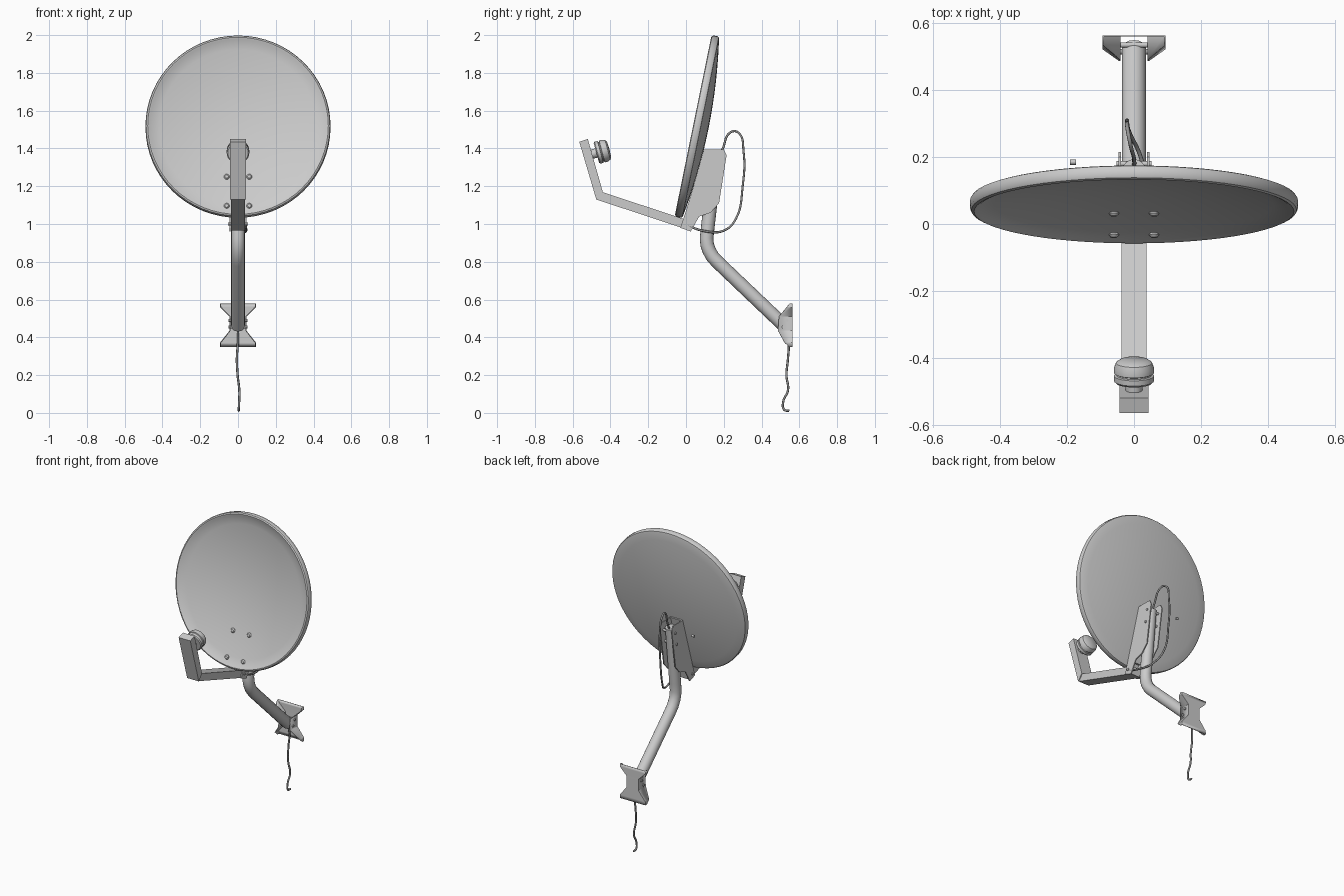
import bpy, bmesh, math
from mathutils import Vector, Matrix

if "Cube" in bpy.data.objects:
    bpy.data.objects.remove(bpy.data.objects["Cube"])


def material(name, v):
    m = bpy.data.materials.new(name)
    m.diffuse_color = (v, v, v, 1)
    m.use_nodes = True
    m.node_tree.nodes["Principled BSDF"].inputs["Base Color"].default_value = m.diffuse_color
    return m


GREY = material("light grey metal", 0.6)
CABLE = material("cable grey", 0.3)


def finish(name, bm, mat=GREY, angle=35):
    bmesh.ops.remove_doubles(bm, verts=bm.verts, dist=1e-5)
    bmesh.ops.recalc_face_normals(bm, faces=bm.faces)
    me = bpy.data.meshes.new(name)
    bm.to_mesh(me)
    bm.free()
    me.materials.append(mat)
    ob = bpy.data.objects.new(name, me)
    bpy.context.collection.objects.link(ob)
    bpy.ops.object.select_all(action='DESELECT')
    ob.select_set(True)
    bpy.context.view_layer.objects.active = ob
    bpy.ops.object.shade_smooth_by_angle(angle=math.radians(angle))
    return ob


def lathe(name, profile, origin, axis, steps=24):
    """Spin (radius, distance) points around an axis."""
    bm = bmesh.new()
    vs = [bm.verts.new((r, 0, d)) for r, d in profile]
    es = [bm.edges.new(p) for p in zip(vs, vs[1:])]
    bmesh.ops.spin(bm, geom=vs + es, cent=(0, 0, 0), axis=(0, 0, 1),
                   angle=math.tau, steps=steps, use_duplicate=False)
    rot = Vector(axis).to_track_quat('Z', 'Y').to_matrix().to_4x4()
    bm.transform(Matrix.Translation(origin) @ rot)
    return finish(name, bm)


def prism(name, pts, x0, x1):
    """Extrude a (y, z) outline from x0 to x1."""
    bm = bmesh.new()
    f = bm.faces.new([bm.verts.new((x0, y, z)) for y, z in pts])
    ext = bmesh.ops.extrude_face_region(bm, geom=[f])["geom"]
    bmesh.ops.translate(bm, vec=(x1 - x0, 0, 0),
                        verts=[v for v in ext if isinstance(v, bmesh.types.BMVert)])
    return finish(name, bm)


def rod(name, a, b, r, steps=12):
    a, b = Vector(a), Vector(b)
    n = (b - a).length
    return lathe(name, [(0, 0), (r, 0), (r, n), (0, n)], a, b - a, steps)


def tube(name, pts, r, mat, smooth, res):
    """Round tube along a path, turned into a mesh."""
    cu = bpy.data.curves.new(name, 'CURVE')
    cu.dimensions = '3D'
    cu.bevel_depth, cu.bevel_resolution, cu.use_fill_caps = r, res, True
    cu.resolution_u = 8
    if smooth:
        sp = cu.splines.new('BEZIER')
        sp.bezier_points.add(len(pts) - 1)
        for p, co in zip(sp.bezier_points, pts):
            p.co = co
            p.handle_left_type = p.handle_right_type = 'AUTO'
    else:
        sp = cu.splines.new('POLY')
        sp.points.add(len(pts) - 1)
        for p, co in zip(sp.points, pts):
            p.co = (*co, 1)
    tmp = bpy.data.objects.new(name + "_path", cu)
    bpy.context.collection.objects.link(tmp)
    bpy.context.view_layer.update()
    dg = bpy.context.evaluated_depsgraph_get()
    me = bpy.data.meshes.new_from_object(tmp.evaluated_get(dg))
    bm = bmesh.new()
    bm.from_mesh(me)
    bpy.data.objects.remove(tmp)
    bpy.data.meshes.remove(me)
    return finish(name, bm, mat, 50)


# Dish: shallow bowl with a rolled rim, tilted back
A = math.radians(11.5)
CENTRE = Vector((0, 0.0375, 1.52))
BACK = Vector((0, math.cos(A), -math.sin(A)))
UP = Vector((0, math.sin(A), math.cos(A)))


def bowl(r):
    return 0.07 - 0.058 * (r / 0.455) ** 2


front = [(0.455 * i / 12, bowl(0.455 * i / 12)) for i in range(13)]
rim = [(0.468, 0.004), (0.478, 0.0), (0.486, 0.004), (0.49, 0.012),
       (0.49, 0.034), (0.486, 0.04)]
back = [(0.478 * i / 10, 0.083 - 0.04 * (i / 10) ** 2) for i in range(10, -1, -1)]
lathe("dish", front + rim + back, CENTRE, BACK, 64)

# Four round-headed bolts on the dish face
for s in (-0.266, -0.43):
    for x in (-0.06, 0.06):
        d = bowl(math.hypot(x, s))
        lathe("dish_bolt", [(0, -0.011), (0.009, -0.009), (0.015, -0.002), (0.015, 0.01), (0, 0.01)],
              CENTRE + UP * s + BACK * d + Vector((x, 0, 0)), BACK, 14)

# Feed arm: long lower bar and upright end bar
prism("lower_arm", [(-0.475, 1.13), (-0.44, 1.168), (0.03, 1.013), (0.018, 0.966)], -0.038, 0.038)
prism("upper_arm", [(-0.565, 1.435), (-0.52, 1.45), (-0.44, 1.168), (-0.475, 1.13)], -0.043, 0.043)

# Receiver: stem, flange and rounded cap aimed at the dish
lathe("receiver", [(0, 0), (0.025, 0), (0.025, 0.042), (0.054, 0.042), (0.06, 0.048), (0.06, 0.064),
                   (0.053, 0.066), (0.053, 0.07), (0.06, 0.073), (0.06, 0.088), (0.054, 0.104),
                   (0.042, 0.112), (0, 0.114)],
      (0, -0.515, 1.365), (0, 0.965, 0.262), 32)

# Bracket: two side plates joined by a web behind the dish
side = [(0.10, 1.395), (0.20, 1.395), (0.215, 1.365), (0.175, 1.11), (0.13, 1.06),
        (0.07, 1.04), (0.025, 0.96), (-0.03, 0.98), (0.0, 1.07)]
for sx in (-1, 1):
    prism("bracket_side", side, sx * 0.039, sx * 0.046)
prism("bracket_web", [(0.0, 1.06), (0.095, 1.395), (0.107, 1.395), (0.012, 1.06)], -0.042, 0.042)
for y, z in ((0.18, 1.34), (0.165, 1.26), (0.0, 1.0)):
    rod("bracket_bolt", (-0.052, y, z), (0.052, y, z), 0.008)
rod("loose_bolt", (-0.192, 0.185, 1.36), (-0.174, 0.185, 1.36), 0.008)

# Bent mast
mast = [(0, 0.158, 1.36), (0, 0.115, 0.98), (0, 0.109, 0.925), (0, 0.112, 0.89), (0, 0.122, 0.86),
        (0, 0.14, 0.828), (0, 0.165, 0.80), (0, 0.525, 0.457)]
tube("mast", mast, 0.036, GREY, False, 6)

# Wall mount: waisted plate with folded flanges; (x, z, flange depth)
edge = [(0.092, 0.578, 0.015), (0.092, 0.56, 0.028), (0.042, 0.51, 0.07),
        (0.042, 0.435, 0.075), (0.092, 0.372, 0.04), (0.092, 0.35, 0.015)]
W = 0.562
bm = bmesh.new()
cols = []
for sx in (-1, 1):
    rear = [bm.verts.new((sx * x, W, z)) for x, z, d in edge]
    fore = [bm.verts.new((sx * x, W - d, z)) for x, z, d in edge]
    cols.append(rear)
    for i in range(5):
        bm.faces.new((rear[i], rear[i + 1], fore[i + 1], fore[i]))
for i in range(5):
    bm.faces.new((cols[0][i], cols[0][i + 1], cols[1][i + 1], cols[1][i]))
mount = finish("wall_mount", bm, GREY, 20)
sol = mount.modifiers.new("thickness", 'SOLIDIFY')
sol.thickness, sol.offset = 0.005, 0
for y, z in ((0.515, 0.455), (0.535, 0.49)):
    rod("mount_bolt", (-0.05, y, z), (0.05, y, z), 0.008)

# Cable: loop behind the dish and tail hanging from the wall mount
loop = [(0.04, 0.0, 0.995), (0.042, 0.10, 0.962), (0.02, 0.20, 0.965), (-0.01, 0.265, 1.03),
        (-0.02, 0.30, 1.2), (-0.02, 0.305, 1.38), (-0.018, 0.275, 1.485), (-0.01, 0.235, 1.485),
        (0.0, 0.195, 1.40), (0.0, 0.16, 1.32)]
tail = [(0, 0.525, 0.45), (0, 0.543, 0.38), (-0.006, 0.54, 0.29), (-0.002, 0.532, 0.2),
        (0.007, 0.54, 0.12), (0.006, 0.515, 0.06), (0.004, 0.52, 0.017), (0.004, 0.547, 0.011)]
tube("cable_loop", loop, 0.006, CABLE, True, 2)
tube("cable_tail", tail, 0.006, CABLE, True, 2)
